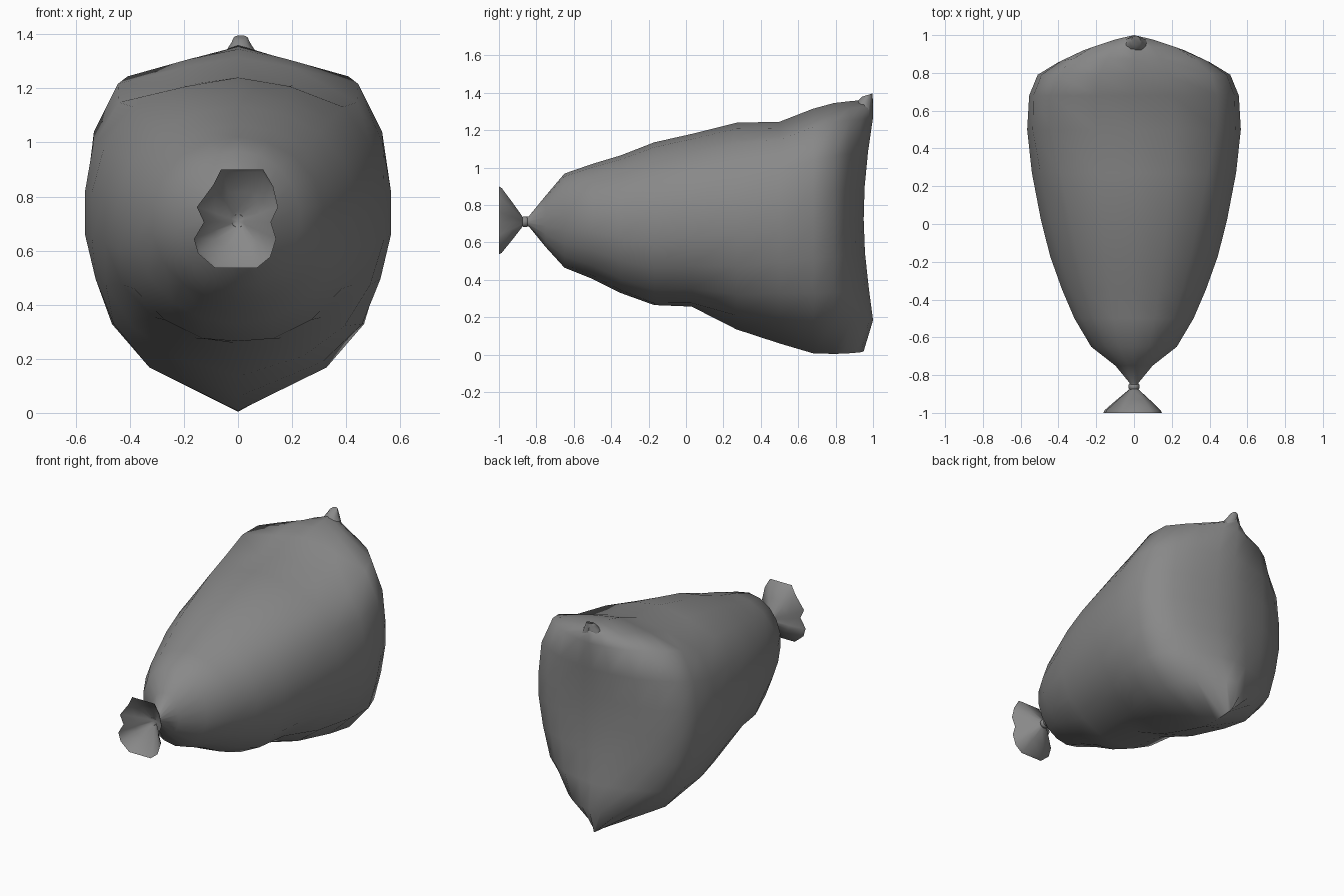
import bpy, bmesh, math

cube = bpy.data.objects.get("Cube")
if cube:
    bpy.data.objects.remove(cube, do_unlink=True)

cloth = bpy.data.materials.new("grey cloth")
cloth.use_nodes = True
cloth.diffuse_color = (0.25, 0.25, 0.25, 1)
cloth.node_tree.nodes["Principled BSDF"].inputs["Base Color"].default_value = (0.25, 0.25, 0.25, 1)


def loft(name, rings, cap_end=False, crease=60):
    """Skin a list of equal-length closed rings."""
    bm = bmesh.new()
    loops = [[bm.verts.new(p) for p in ring] for ring in rings]
    n = len(loops[0])
    for a, b in zip(loops, loops[1:]):
        for i in range(n):
            j = (i + 1) % n
            bm.faces.new((a[i], a[j], b[j], b[i]))
    if cap_end:
        bm.faces.new(loops[-1])
    bmesh.ops.remove_doubles(bm, verts=bm.verts, dist=0.0005)
    bmesh.ops.recalc_face_normals(bm, faces=bm.faces)
    mesh = bpy.data.meshes.new(name)
    bm.to_mesh(mesh)
    bm.free()
    mesh.materials.append(cloth)
    obj = bpy.data.objects.new(name, mesh)
    bpy.context.collection.objects.link(obj)
    bpy.ops.object.select_all(action='DESELECT')
    obj.select_set(True)
    bpy.context.view_layer.objects.active = obj
    bpy.ops.object.shade_smooth_by_angle(angle=math.radians(crease))


# Half cross-section of the full end: (share of half width, share of height)
FULL = [(0, 0), (.59, .123), (.84, .246), (.94, .388), (1, .522),
        (1, .65), (.96, .79), (.80, .925), (.36, .972), (0, 1)]


def sack_ring(y, width, low, high, full_low, full_high, bend):
    """Blend from an ellipse to the pointed full section; bend the end seam."""
    half = []
    for i, (u, v) in enumerate(FULL):
        full = full_low if i < len(FULL) / 2 else full_high
        t = math.pi * (i / (len(FULL) - 1) - 0.5)
        x = width * (math.cos(t) * (1 - full) + u * full)
        k = (1 + math.sin(t)) / 2 * (1 - full) + v * full
        horn = min(1, (abs(k - 0.53) / 0.38) ** 2) if k > 0.05 else 0
        half.append((x, y + 0.05 * horn * bend, low + (high - low) * k))
    return half + [(-x, yy, z) for x, yy, z in half[-2:0:-1]]


# Sack body: y, half width, bottom, top, lower and upper fullness, seam bend
SECTIONS = [(-.86, .022, .685, .735, 0, 0, 0), (-.84, .025, .685, .74, 0, 0, 0),
            (-.75, .10, .575, .85, 0, 0, 0), (-.65, .23, .465, .968, 0, 0, 0),
            (-.5, .32, .405, 1.02, 0, .05, 0), (-.35, .385, .33, 1.065, -.1, .1, 0),
            (-.17, .45, .265, 1.135, -.2, .15, 0), (.03, .5, .257, 1.18, -.1, .25, 0),
            (.27, .545, .135, 1.24, .4, .45, 0), (.5, .567, .06, 1.245, .85, .85, 0),
            (.68, .555, .007, 1.315, 1, 1, 0), (.79, .51, .004, 1.345, 1, 1, 0),
            (.855, .40, .006, 1.355, 1, 1, .4), (.905, .28, .01, 1.36, 1, 1, .6),
            (.935, .12, .013, 1.365, 1, 1, .85), (.95, 0, .018, 1.37, 1, 1, 1)]
loft("sack_body", [sack_ring(*s) for s in SECTIONS])

# Gathered corner standing on the top of the end seam
tuft = []
for y, z, rx, ry in [(.93, 1.29, .085, .06), (.948, 1.345, .05, .05),
                     (.96, 1.37, .034, .038), (.97, 1.388, .026, .028)]:
    ring = []
    for i in range(8):
        a = i * math.pi / 4
        ring.append((rx * math.cos(a) + .01, y + ry * math.sin(a), z + ry * .3 * math.sin(a)))
    tuft.append(ring)
loft("corner_tuft", tuft, cap_end=True)

# Flared, fluted mouth beyond the tie
RIM = [(-.063, .90), (.093, .90), (.13, .838), (.148, .761), (.122, .705), (.141, .643),
       (.119, .576), (.07, .536), (-.085, .536), (-.148, .59), (-.163, .643),
       (-.126, .705), (-.152, .761), (-.09, .845)]
mouth = []
for y, s in [(-.865, 0), (-.877, .17), (-.93, .56), (-.985, .95), (-1, 1)]:
    mouth.append([(x * s, y, .71 + (z - .71) * s) for x, z in RIM])
loft("flared_mouth", mouth)

# Narrow tie round the neck
tie = [[(r * math.cos(i * math.pi / 5), y, .71 + r * math.sin(i * math.pi / 5)) for i in range(10)]
       for y, r in [(-.875, .024), (-.87, .029), (-.85, .029), (-.845, .022)]]
loft("neck_tie", tie)
